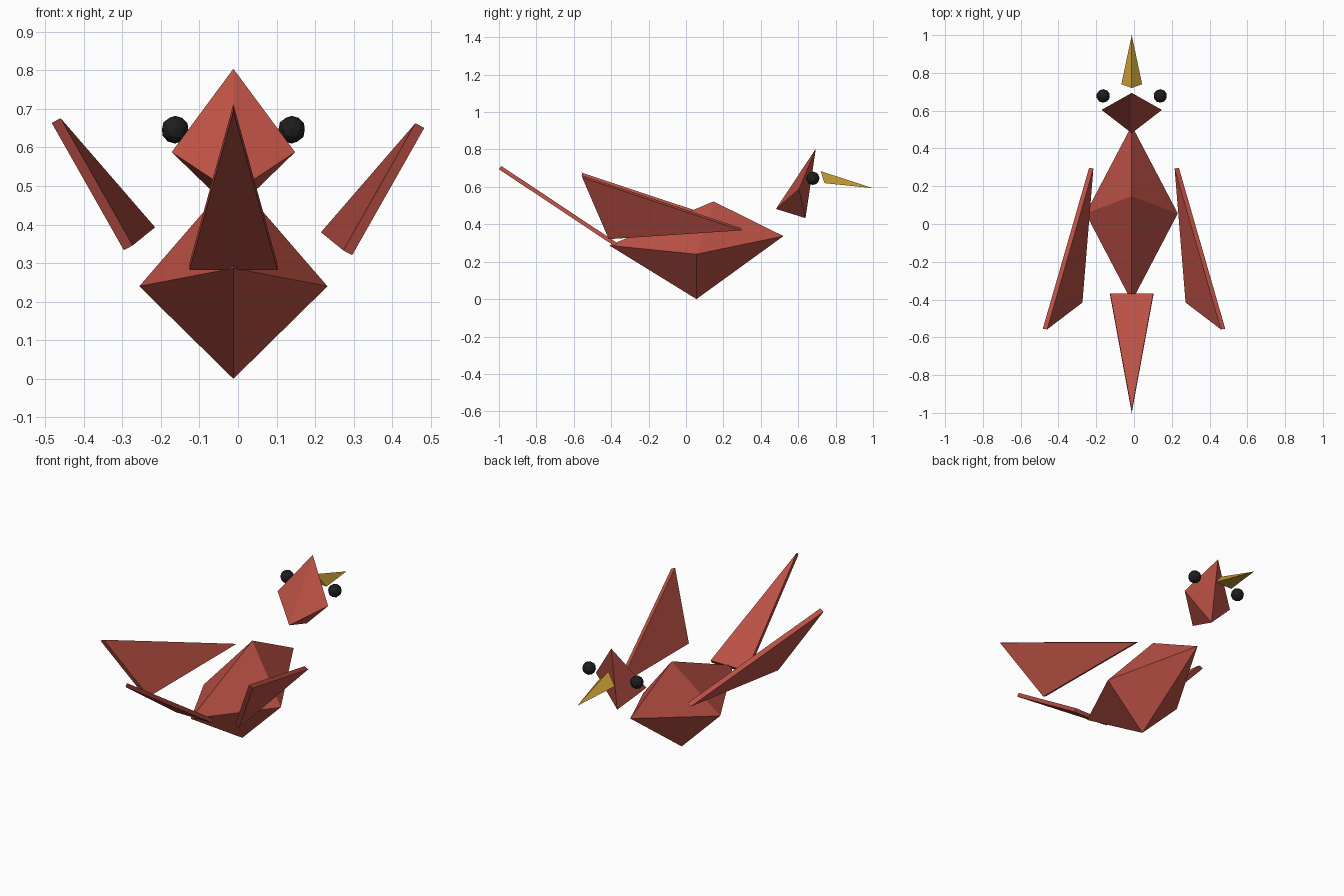
import bpy, bmesh, math
from mathutils import Vector

if "Cube" in bpy.data.objects:
    bpy.data.objects.remove(bpy.data.objects["Cube"])

CX = -0.012  # body, head and tail sit slightly off the wing centre line


def material(name, rgb):
    m = bpy.data.materials.new(name)
    m.diffuse_color = (*rgb, 1.0)
    m.use_nodes = True
    m.node_tree.nodes["Principled BSDF"].inputs["Base Color"].default_value = m.diffuse_color
    return m


RED = material("brick red", (0.50, 0.082, 0.060))
GOLD = material("beak gold", (0.57, 0.33, 0.036))
BLACK = material("eye black", (0.013, 0.013, 0.013))


def finish(bm, name, mat):
    bmesh.ops.recalc_face_normals(bm, faces=bm.faces[:])
    me = bpy.data.meshes.new(name)
    bm.to_mesh(me)
    bm.free()
    me.materials.append(mat)
    ob = bpy.data.objects.new(name, me)
    bpy.context.collection.objects.link(ob)
    return ob


def hull(name, points, mat):
    """Faceted solid around a few corner points."""
    bm = bmesh.new()
    for p in points:
        bm.verts.new(p)
    bmesh.ops.convex_hull(bm, input=bm.verts[:])
    bmesh.ops.dissolve_limit(bm, angle_limit=math.radians(0.5),
                             verts=bm.verts[:], edges=bm.edges[:])
    return finish(bm, name, mat)


def plate(name, corners, offset, mat):
    """Flat triangle with thickness along offset."""
    pts = [Vector(c) for c in corners]
    return hull(name, pts + [p + Vector(offset) for p in pts], mat)


# Body: stretched eight-sided gem
hull("body", [(CX, -0.41, 0.287), (CX, 0.521, 0.337), (CX, 0.056, 0.0),
              (CX, 0.147, 0.522), (CX - 0.244, 0.056, 0.24),
              (CX + 0.244, 0.056, 0.24)], RED)

# Head: triangle in profile with a point on each side
hull("head", [(CX, 0.694, 0.804), (CX, 0.481, 0.482), (CX, 0.639, 0.433),
              (CX - 0.16, 0.604, 0.588), (CX + 0.16, 0.604, 0.588)], RED)

# Beak
hull("beak", [(CX, 1.0, 0.593), (CX, 0.72, 0.684),
              (CX - 0.055, 0.74, 0.62), (CX + 0.055, 0.74, 0.62)], GOLD)

# Tail
plate("tail", [(CX, -1.0, 0.694), (CX - 0.114, -0.38, 0.282),
               (CX + 0.114, -0.38, 0.282)], (0, 0.012, 0.018), RED)

# Wings and eyes, mirrored
for side, s, lift in (("right", 1, 0.0), ("left", -1, 0.013)):
    plate(side + "_wing",
          [(s * 0.215, 0.294, 0.380 + lift), (s * 0.460, -0.558, 0.663 + lift),
           (s * 0.273, -0.416, 0.333 + lift)],
          (s * 0.023, 0.003, -0.0125), RED)
    bm = bmesh.new()
    bmesh.ops.create_icosphere(bm, subdivisions=2, radius=0.036)
    eye = finish(bm, side + "_eye", BLACK)
    eye.location = (CX + s * 0.151, 0.678, 0.646)
